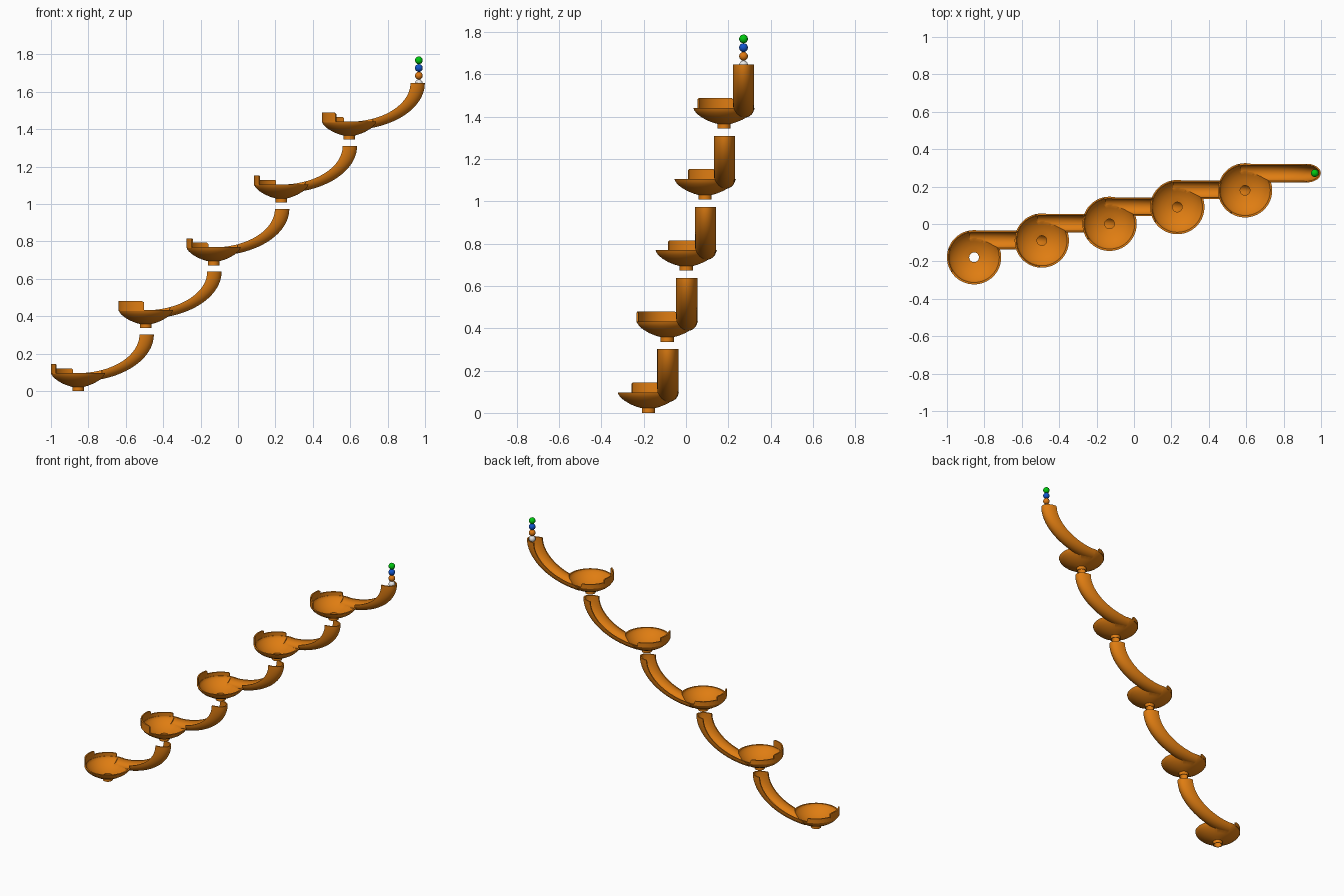
import bpy, bmesh, math
from math import sin, cos, pi, radians

if "Cube" in bpy.data.objects:
    bpy.data.objects.remove(bpy.data.objects["Cube"])


def material(name, rgb):
    m = bpy.data.materials.new(name)
    m.diffuse_color = (*rgb, 1)
    m.use_nodes = True
    m.node_tree.nodes["Principled BSDF"].inputs["Base Color"].default_value = m.diffuse_color
    return m


ORANGE = material("orange plastic", (0.74, 0.205, 0.006))
WHITE = material("white", (0.85, 0.85, 0.85))
BALL_ORANGE = material("ball orange", (0.74, 0.19, 0.006))
BLUE = material("blue", (0.005, 0.09, 0.62))
GREEN = material("green", (0.0, 0.58, 0.005))


def loft(name, rings, mat=ORANGE):
    """Closed solid through a list of equally long closed rings."""
    bm = bmesh.new()
    rows = [[bm.verts.new(p) for p in ring] for ring in rings]
    n = len(rows[0])
    for a, b in zip(rows, rows[1:]):
        for i in range(n):
            j = (i + 1) % n
            bm.faces.new((a[i], a[j], b[j], b[i]))
    bm.faces.new(rows[0])
    bm.faces.new(rows[-1])
    bmesh.ops.recalc_face_normals(bm, faces=bm.faces)
    me = bpy.data.meshes.new(name)
    bm.to_mesh(me)
    bm.free()
    me.materials.append(mat)
    ob = bpy.data.objects.new(name, me)
    bpy.context.collection.objects.link(ob)
    return ob


def smooth(ob, angle=35):
    bpy.ops.object.select_all(action='DESELECT')
    ob.select_set(True)
    bpy.context.view_layer.objects.active = ob
    bpy.ops.object.shade_smooth_by_angle(angle=radians(angle))


def revolve(name, profile, n=72):
    return loft(name, [[(r * cos(2 * pi * (i + .5) / n), r * sin(2 * pi * (i + .5) / n), z)
                        for i in range(n)] for r, z in profile])


# Ramp: U section swept between two quarter ellipses (rim edge and underside)
OFF, TOP = 0.092, 0.302


def ramp_section(t, half, skin, lift):
    xi, zi = 0.328 * cos(t), -0.206 * sin(t)
    xo, zo = 0.405 * cos(t), -0.251 * sin(t)
    k = 1 - skin / math.hypot(xo - xi, zo - zi)
    pts = []
    for i in range(19):
        f = pi * i / 18
        s = sin(f) * k
        pts.append((xi + (xo - xi) * s, OFF + half * cos(f), TOP + zi + (zo - zi) * s))
    if lift:
        pts += [(xi * .75, OFF - half, TOP + zi * .75), (xi * .75, OFF + half, TOP + zi * .75)]
    return pts


def ramp(name, t0, t1, half, skin, lift):
    return loft(name, [ramp_section(t0 + (t1 - t0) * i / 32, half, skin, lift) for i in range(33)])


# One track piece: bowl + ramp, hollowed by their inner volumes
piece = revolve("track_piece_1", [(.031, 0), (.031, .022), (.055, .029), (.085, .041), (.115, .059),
                                  (.132, .074), (.141, .086), (.145, .097)])
ramp_solid = ramp("ramp_solid", 0, pi / 2, .05, 0, False)
bowl_cavity = revolve("bowl_cavity", [(.026, -.02), (.026, .031), (.055, .038), (.085, .050),
                                      (.111, .067), (.126, .082), (.1345, .093), (.1365, .12), (.1365, .2)])
ramp_cavity = ramp("ramp_cavity", -.06, 1.63, .042, .008, True)
for cutter, op in ((ramp_solid, 'UNION'), (bowl_cavity, 'DIFFERENCE'), (ramp_cavity, 'DIFFERENCE')):
    cutter.hide_render = True
    mod = piece.modifiers.new(op, 'BOOLEAN')
    mod.operation, mod.object, mod.solver = op, cutter, 'EXACT'
    bpy.context.view_layer.objects.active = piece
    bpy.ops.object.modifier_apply(modifier=mod.name)
for cutter in (ramp_solid, bowl_cavity, ramp_cavity):
    bpy.data.objects.remove(cutter)
smooth(piece)


# Raised guard wall on the far side of the bowl rim
def guard(name, a0, a1, top, loc):
    n = 24
    rings = []
    for i in range(n + 1):
        a = radians(a0 + (a1 - a0) * i / n)
        h = top - (.006 if i in (0, n) else 0)
        rings.append([(r * cos(a), r * sin(a), z)
                      for r, z in ((.1365, .092), (.1365, h), (.145, h), (.145, .092))])
    ob = loft(name, rings)
    ob.location = loc
    smooth(ob)


# Five pieces climbing to the right; guard lengths differ
for i, start in enumerate((213, 266, 216, 214, 240)):
    loc = (-.855 + .3622 * i, -.178 + .0895 * i, .336 * i)
    if i == 0:
        ob = piece
    else:
        ob = bpy.data.objects.new(f"track_piece_{i + 1}", piece.data)
        bpy.context.collection.objects.link(ob)
    ob.location = loc
    guard(f"guard_high_{i + 1}", 162, start, .144, loc)
    guard(f"guard_low_{i + 1}", 102, 162, .121, loc)

# Stack of marbles above the top ramp
for i, (name, mat) in enumerate((("white_ball", WHITE), ("orange_ball", BALL_ORANGE),
                                 ("blue_ball", BLUE), ("green_ball", GREEN))):
    bpy.ops.mesh.primitive_uv_sphere_add(segments=32, ring_count=16, radius=.0207,
                                         location=(.967, .272, 1.645 + .041 * i))
    ball = bpy.context.object
    ball.name = name
    ball.data.materials.append(mat)
    smooth(ball)
